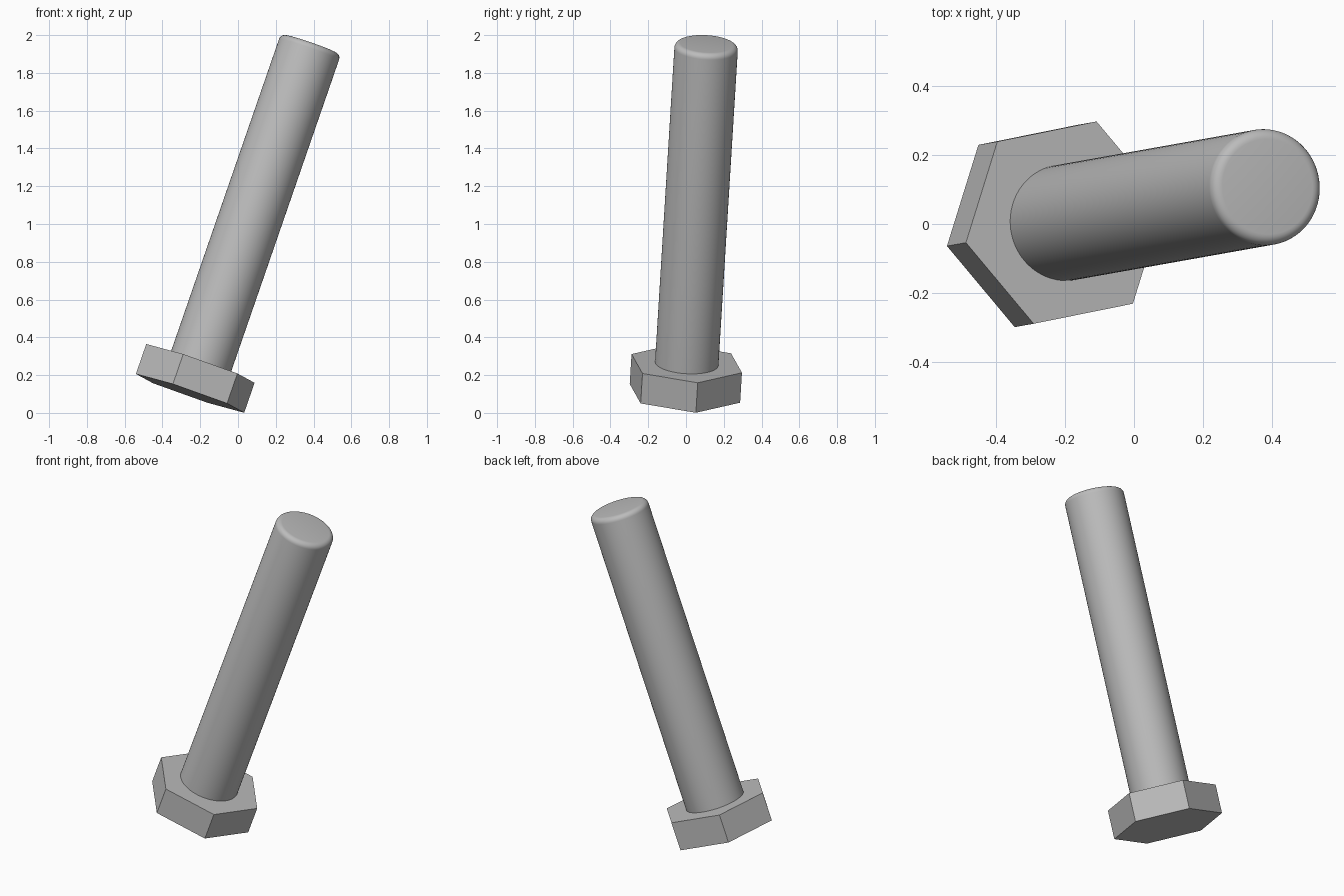
import bpy, bmesh, math
from mathutils import Vector, Matrix

cube = bpy.data.objects.get("Cube")
if cube:
    bpy.data.objects.remove(cube, do_unlink=True)

# One steel colour for the whole bolt
steel = bpy.data.materials.new("steel_grey")
colour = (0.5, 0.5, 0.5, 1.0)
steel.diffuse_color = colour
steel.use_nodes = True
steel.node_tree.nodes["Principled BSDF"].inputs["Base Color"].default_value = colour

# Tilted frame: origin at the seat of the head, z along the shank,
# x towards one corner of the hexagon
seat = Vector((-0.199, 0.004, 0.262))
tip = Vector((0.386, 0.108, 1.953))
axis = (tip - seat).normalized()
corner = Vector((-0.287, -0.058, 0.103))
corner = (corner - axis * corner.dot(axis)).normalized()
frame = Matrix((corner, axis.cross(corner), axis)).transposed().to_4x4()
frame.translation = seat

HEAD_RADIUS = 0.31
HEAD_HEIGHT = 0.168
SHANK_RADIUS = 0.168
SHANK_LENGTH = (tip - seat).length
ROUNDING = 0.03


def prism(name, sides, radius, bottom, top, rounding=0.0):
    """Upright prism in the bolt frame, with an optional rounded upper rim."""
    bm = bmesh.new()
    bmesh.ops.create_cone(bm, cap_ends=True, segments=sides,
                          radius1=radius, radius2=radius, depth=top - bottom)
    # Put a corner exactly on local x
    first = max(bm.verts, key=lambda v: v.co.x).co
    turn = Matrix.Rotation(-math.atan2(first.y, first.x), 4, "Z")
    lift = Matrix.Translation((0, 0, (top + bottom) / 2))
    bmesh.ops.transform(bm, matrix=lift @ turn, verts=bm.verts)
    if rounding:
        rim = [e for e in bm.edges
               if all(v.co.z > top - 0.001 for v in e.verts)]
        bmesh.ops.bevel(bm, geom=rim, offset=rounding, segments=6,
                        profile=0.5, affect="EDGES")
    mesh = bpy.data.meshes.new(name)
    bm.to_mesh(mesh)
    bm.free()
    mesh.materials.append(steel)
    obj = bpy.data.objects.new(name, mesh)
    bpy.context.collection.objects.link(obj)
    obj.matrix_world = frame
    return obj


# Hexagonal head with flat faces
prism("hex_head", 6, HEAD_RADIUS, -HEAD_HEIGHT, 0)

# Round shank with a softened end, sunk slightly into the head
shank = prism("shank", 96, SHANK_RADIUS, -0.01, SHANK_LENGTH, ROUNDING)
bpy.ops.object.select_all(action="DESELECT")
shank.select_set(True)
bpy.context.view_layer.objects.active = shank
bpy.ops.object.shade_smooth_by_angle(angle=math.radians(30))
